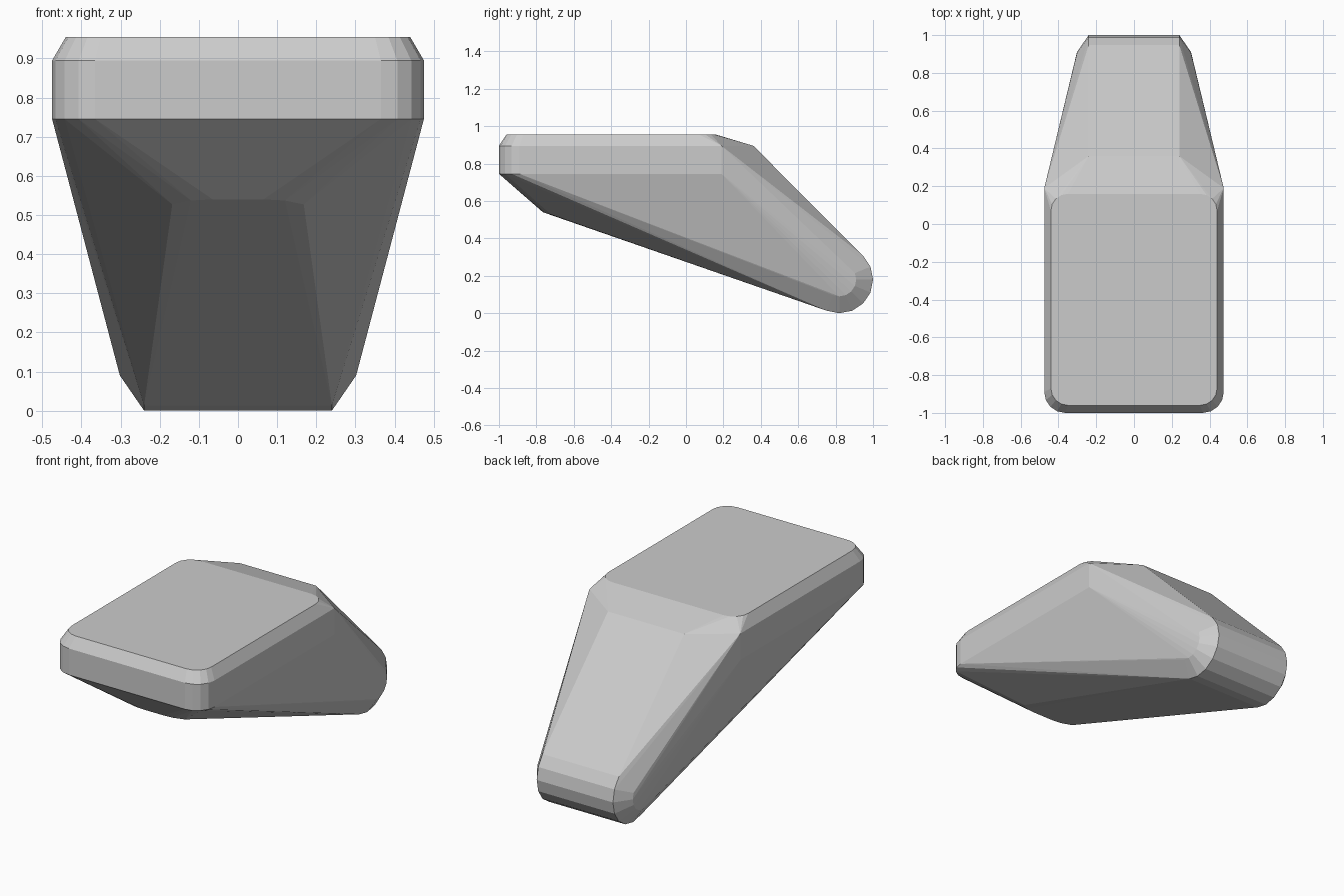
import bpy, bmesh
from math import cos, sin, pi, radians

if "Cube" in bpy.data.objects:
    bpy.data.objects.remove(bpy.data.objects["Cube"])


def arc(cx, cy, r, a0, a1, n=4):
    """Points on a circular arc, angles in degrees."""
    return [(cx + r * cos(radians(a0 + (a1 - a0) * i / n)),
             cy + r * sin(radians(a0 + (a1 - a0) * i / n))) for i in range(n + 1)]


def mirror(points):
    return points + [(-x, y, z) for x, y, z in points]


def roller_ring(x, r, n=16):
    return [(x, 0.82 + r * cos(2 * pi * i / n), 0.18 + r * sin(2 * pi * i / n))
            for i in range(n)]


half = []

# Flat top pad: rounded rectangle
for cx, cy, a in ((0.35, -0.87, -90), (0.35, 0.07, 0)):
    half += [(x, y, 0.955) for x, y in arc(cx, cy, 0.09, a, a + 90)]

# Vertical band round the head, with rounded front corners
band = arc(0.365, -0.89, 0.11, -90, 0) + [(0.475, 0.19)]
half += [(x, y, z) for x, y in band for z in (0.745, 0.895)]

# Rear shoulder of the head
half.append((0.24, 0.36, 0.895))

# Front end of the underside
half += [(0.065, -0.765, 0.54), (0.12, -0.755, 0.537), (0.168, -0.72, 0.527)]

# Rounded foot with chamfered ends
half += roller_ring(0.24, 0.18) + roller_ring(0.302, 0.09)

# Skin the sections into one convex wedge
bm = bmesh.new()
for p in mirror(half):
    bm.verts.new(p)
hull = bmesh.ops.convex_hull(bm, input=bm.verts)
junk = {v for k in ("geom_interior", "geom_unused") for v in hull[k]
        if isinstance(v, bmesh.types.BMVert)}
bmesh.ops.delete(bm, geom=list(junk), context='VERTS')
bmesh.ops.dissolve_limit(bm, angle_limit=radians(0.5), verts=bm.verts, edges=bm.edges)
bmesh.ops.recalc_face_normals(bm, faces=bm.faces)

mesh = bpy.data.meshes.new("wedge_body")
bm.to_mesh(mesh)
bm.free()
obj = bpy.data.objects.new("wedge_body", mesh)
bpy.context.collection.objects.link(obj)
